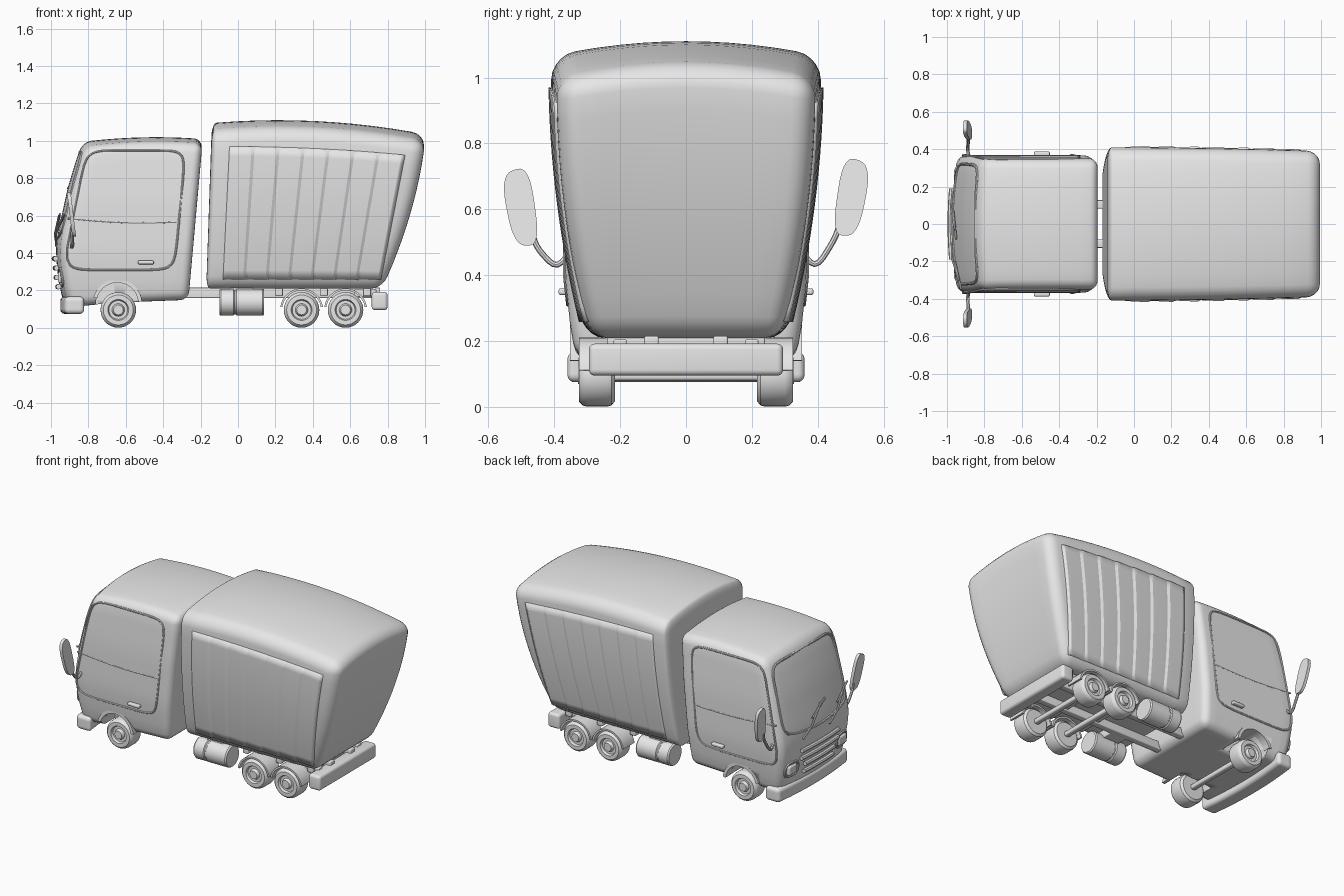
import bpy, bmesh, math
from mathutils import Vector

if "Cube" in bpy.data.objects:
    bpy.data.objects.remove(bpy.data.objects["Cube"])

grey = bpy.data.materials.new("light_grey")
grey.diffuse_color = (0.8, 0.8, 0.8, 1)
grey.use_nodes = True
grey.node_tree.nodes["Principled BSDF"].inputs["Base Color"].default_value = grey.diffuse_color


def finish(ob, angle=35):
    ob.data.materials.clear()
    ob.data.materials.append(grey)
    bpy.ops.object.select_all(action='DESELECT')
    ob.select_set(True)
    bpy.context.view_layer.objects.active = ob
    if ob.type == 'CURVE':
        bpy.ops.object.convert(target='MESH')
        ob = bpy.context.view_layer.objects.active
    bpy.ops.object.shade_smooth_by_angle(angle=math.radians(angle))
    return ob


def add(name, bm, angle=35):
    bmesh.ops.recalc_face_normals(bm, faces=bm.faces)
    me = bpy.data.meshes.new(name)
    bm.to_mesh(me)
    bm.free()
    ob = bpy.data.objects.new(name, me)
    bpy.context.collection.objects.link(ob)
    return finish(ob, angle)


def interp(pts, q):
    if q <= pts[0][0]:
        return pts[0][1]
    for (a, va), (b, vb) in zip(pts, pts[1:]):
        if q <= b:
            return va + (vb - va) * (q - a) / (b - a)
    return pts[-1][1]


def warped_box(name, dims, r, warp, cuts=8):
    """Rounded box, sliced, then reshaped by warp(s 0..1, v -1..1, t 0..1)."""
    bm = bmesh.new()
    bmesh.ops.create_cube(bm, size=1)
    for v in bm.verts:
        v.co = Vector(v.co[i] * dims[i] for i in range(3))
    bmesh.ops.bevel(bm, geom=bm.edges[:], offset=r, segments=5, profile=0.5, affect='EDGES')
    for ax in range(3):
        half = dims[ax] / 2 - r
        for k in range(1, cuts):
            co, no = Vector(), Vector()
            co[ax], no[ax] = half * (2 * k / cuts - 1), 1
            bmesh.ops.bisect_plane(bm, geom=bm.verts[:] + bm.edges[:] + bm.faces[:],
                                   plane_co=co, plane_no=no)
    for v in bm.verts:
        n = [v.co[i] / dims[i] for i in range(3)]
        v.co = warp(n[0] + 0.5, n[1] * 2, n[2] + 0.5)
    return add(name, bm, 40)


def box(name, lo, hi, r=0.01):
    lo, hi = Vector(lo), Vector(hi)
    d = hi - lo
    return warped_box(name, d, r, lambda s, v, t: (
        lo.x + s * d.x, lo.y + (v + 1) / 2 * d.y, lo.z + t * d.z), 1)


def soften(pts, closed=True, n=3, keep=0.22):
    """Cut the corners of an outline so that they become round."""
    pts = [Vector(p) for p in pts]
    for _ in range(n):
        out = []
        for i in range(len(pts) if closed else len(pts) - 1):
            a, b = pts[i], pts[(i + 1) % len(pts)]
            c = min(keep * (b - a).length, 0.05) / max((b - a).length, 1e-6)
            out += [a.lerp(b, c), b.lerp(a, c)]
        pts = out if closed else [pts[0]] + out[1:-1] + [pts[-1]]
    return pts


def tube(name, pts, r, closed=False):
    cu = bpy.data.curves.new(name, 'CURVE')
    cu.dimensions, cu.bevel_depth, cu.bevel_resolution = '3D', r, 2
    cu.use_fill_caps = True
    sp = cu.splines.new('POLY')
    sp.points.add(len(pts) - 1)
    for p, q in zip(sp.points, pts):
        p.co = (*q, 1)
    sp.use_cyclic_u = closed
    ob = bpy.data.objects.new(name, cu)
    bpy.context.collection.objects.link(ob)
    return finish(ob)


def lathe(name, prof, loc, axis, sign=1, n=32):
    """Turn (radius, offset) points about the x or y axis."""
    bm = bmesh.new()
    rings = []
    for r, o in prof:
        ring = []
        for k in range(n):
            a = 2 * math.pi * k / n
            c, s, o2 = r * math.cos(a), r * math.sin(a), o * sign
            p = (o2, c, s) if axis == 'x' else (c, o2, s)
            ring.append(bm.verts.new(Vector(p) + Vector(loc)))
        rings.append(ring)
    for a, b in zip(rings, rings[1:]):
        for k in range(n):
            bm.faces.new((a[k], a[(k + 1) % n], b[(k + 1) % n], b[k]))
    bmesh.ops.remove_doubles(bm, verts=bm.verts, dist=1e-5)
    bmesh.ops.holes_fill(bm, edges=bm.edges)
    return add(name, bm)


def arch(name, x, z, r0, r1, y0, y1, a0, a1, n=16):
    bm = bmesh.new()
    rings = []
    for k in range(n + 1):
        a = math.radians(a0 + (a1 - a0) * k / n)
        rings.append([bm.verts.new((x + r * math.cos(a), y, z + r * math.sin(a)))
                      for r, y in ((r0, y0), (r1, y0), (r1, y1), (r0, y1))])
    for a, b in zip(rings, rings[1:]):
        for k in range(4):
            bm.faces.new((a[k], a[(k + 1) % 4], b[(k + 1) % 4], b[k]))
    bm.faces.new(rings[0])
    bm.faces.new(rings[-1])
    return add(name, bm)


def thin_start(s, r, f):
    """Tighten the rounding at the start of the length."""
    return s * f if s < r else f * r + (s - r) * (1 - f * r) / (1 - r)


# Cargo body: flares upward, raked rear, crowned roof
def cargo_top(s, v):
    return 1.095 + 0.10 * s - 0.16 * s * s - 0.045 * v * v


def cargo_half(s, t):
    return (0.305 + 0.22 * t - 0.115 * t * t) * (1 - 0.05 * s * s)


def cargo_warp(s, v, t):
    s = thin_start(s, 0.06, 0.35)
    x0, x1 = -0.17 + 0.03 * t, 0.77 + 0.37 * t - 0.138 * t * t
    return (x0 + (x1 - x0) * s, v * cargo_half(s, t), 0.21 + (cargo_top(s, v) - 0.21) * t)


warped_box("cargo_body", (1.15, 0.8, 0.88), 0.07, cargo_warp, 10)

# Pleated side curtains
for side in (-1, 1):
    bm = bmesh.new()
    na, nb, grid = 56, 14, []
    for i in range(na + 1):
        row = []
        for j in range(nb + 1):
            a, b = i / na, j / nb
            x0, x1 = -0.08 + 0.035 * b, 0.76 + 0.13 * b
            x = x0 + (x1 - x0) * a
            z = 0.26 + (0.71 - 0.045 * a * a) * b
            s = min(1, (x + 0.155) / (0.94 + 0.2 * b))
            t = (z - 0.21) / (cargo_top(s, 1) - 0.21)
            y = cargo_half(s, t) - 0.008 + 0.008 * ((a * 7) % 1)
            row.append(bm.verts.new((x, side * y, z)))
        grid.append(row)
    for p, q in zip(grid, grid[1:]):
        for j in range(nb):
            bm.faces.new((p[j], q[j], q[j + 1], p[j + 1]))
    ob = add("side_curtain", bm, 25)
    m = ob.modifiers.new("thickness", 'SOLIDIFY')
    m.thickness, m.offset = 0.02, 0

# Cab shell
FRONT = [(0.12, -0.93), (0.25, -0.96), (0.4, -0.975), (0.5, -0.965), (0.75, -0.91), (0.9, -0.865), (1.0, -0.83)]
HALF = [(0.12, 0.33), (0.25, 0.352), (0.4, 0.368), (0.7, 0.366), (1.0, 0.345)]


def cab_warp(s, v, t):
    top = 0.995 + 0.08 * s - 0.065 * s * s - 0.03 * v * v
    low = interp([(0, 0.11), (0.4, 0.135), (1, 0.15)], s)
    z = low + (top - low) * t
    x0 = interp(FRONT, z) + 0.03 * v * v
    x1 = -0.265 + 0.075 * t
    return (x0 + (x1 - x0) * s, v * interp(HALF, z), z)


def on_side(x, z, side, out=0.0):
    return (x, side * (interp(HALF, z) + out), z)


def on_front(y, z, out=0.0):
    return (interp(FRONT, z) + 0.03 * (y / 0.36) ** 2 - out, y, z)


cab = warped_box("cab", (0.72, 0.72, 0.88), 0.05, cab_warp, 12)

# Wheel profile, arches and front wheels
WHEEL = [(0, -0.055), (0.078, -0.055), (0.092, -0.043), (0.095, -0.03), (0.095, 0.03), (0.092, 0.043),
         (0.08, 0.055), (0.056, 0.055), (0.05, 0.04), (0.034, 0.04), (0.026, 0.058), (0, 0.058)]
for side in (-1, 1):
    cutter = lathe("arch_cutter", [(0, -0.1), (0.115, -0.1), (0.115, 0.15), (0, 0.15)],
                   (-0.645, side * 0.29, 0.13), 'y', side)
    cutter.hide_render = True
    cutter.hide_viewport = True
    m = cab.modifiers.new("arch", 'BOOLEAN')
    m.object, m.operation, m.solver = cutter, 'DIFFERENCE', 'EXACT'
    arch("front_arch_lip", -0.645, 0.13, 0.112, 0.132, *sorted((side * 0.3, side * 0.352)), 5, 165)
    for x in (-0.64, 0.34, 0.575):
        lathe("wheel", WHEEL, (x, side * 0.27, 0.096), 'y', side)
    # Rear mudguards and their mounts
    for x in (0.34, 0.575):
        arch("rear_mudguard", x, 0.096, 0.104, 0.115, *sorted((side * 0.21, side * 0.325)), 8, 172)
    # Tank with a waist groove
    lathe("side_tank", [(0, -0.12), (0.066, -0.12), (0.072, -0.112), (0.072, -0.045), (0.066, -0.04), (0.066, -0.032),
                        (0.072, -0.027), (0.072, 0.112), (0.066, 0.12), (0, 0.12)], (0.02, side * 0.255, 0.137), 'x')
    box("tank_bracket", (-0.04, side * 0.19 - 0.08, 0.16), (0.08, side * 0.19 + 0.08, 0.215), 0.006)
    # Chassis rails
    box("chassis_rail", (-0.3, side * 0.105 - 0.022, 0.16), (0.76, side * 0.105 + 0.022, 0.215), 0.006)
    box("bumper_bracket", (0.62, side * 0.2 - 0.02, 0.165), (0.74, side * 0.2 + 0.02, 0.205), 0.006)

    # Door window surround, waist line and handle
    outline = soften([(-0.925, 0.38), (-0.88, 0.31), (-0.34, 0.31), (-0.28, 0.95), (-0.81, 0.95)])
    tube("door_surround", [on_side(x, z, side) for x, z in outline], 0.006, True)
    waist = [(-0.91 + 0.58 * k / 10, 0.585 - 0.02 * k / 10 - 0.012 * math.sin(math.pi * k / 10)) for k in range(11)]
    tube("door_waist_line", [on_side(x, z, side, -0.003) for x, z in waist], 0.005)
    box("door_handle", (-0.535, side * 0.373 - 0.014, 0.34), (-0.45, side * 0.373 + 0.014, 0.36), 0.007)

    # Wing mirror and arm
    drop = 0.0 if side > 0 else 0.03
    corners = [(0.477, 0.765), (0.565, 0.735), (0.523, 0.52), (0.442, 0.52)]
    bm = bmesh.new()
    face = bm.faces.new([bm.verts.new((-0.915 + (0.76 - z) * 0.12, side * y, z - drop))
                         for y, z in soften(corners)])
    ext = bmesh.ops.extrude_face_region(bm, geom=[face])
    for v in ext['geom']:
        if isinstance(v, bmesh.types.BMVert):
            v.co.x += 0.02
    add("mirror", bm)
    arm = [(-0.88, side * 0.35, 0.47), (-0.89, side * 0.395, 0.42), (-0.885, side * 0.455, 0.515 - drop),
           (-0.888, side * 0.47, 0.57 - drop)]
    tube("mirror_arm", soften(arm, False, 2), 0.009)

    # Headlight with rim
    lamp = soften([(side * 0.2, 0.225), (side * 0.315, 0.225), (side * 0.315, 0.315), (side * 0.2, 0.315)])
    tube("headlight_rim", [on_front(y, z) for y, z in lamp], 0.008, True)
    box("headlight", (-0.962, side * 0.257 - 0.042, 0.24), (-0.91, side * 0.257 + 0.042, 0.3), 0.012)

# Windscreen surround and wipers
screen = soften([(-0.325, 0.5), (0, 0.47), (0.325, 0.5), (0.315, 0.94), (-0.315, 0.94)])
tube("windscreen_surround", [on_front(y, z) for y, z in screen], 0.008, True)
for y in (0.17, -0.1):
    tube("wiper", [on_front(y, 0.44, 0.005), on_front(y - 0.08, 0.5, 0.016), on_front(y - 0.2, 0.6, 0.014)], 0.006)
    tube("wiper_blade", [on_front(y - 0.1, 0.54, 0.012), on_front(y - 0.25, 0.61, 0.012)], 0.006)

# Grille bars
for k, z in enumerate((0.22, 0.27, 0.32, 0.37)):
    w = 0.15 if k < 2 else 0.19
    tube("grille_bar", [on_front(w * (i / 4 - 1), z, 0.011) for i in range(9)], 0.014)

# Bumpers
warped_box("front_bumper", (0.1, 0.72, 0.09), 0.022,
           lambda s, v, t: (-0.95 + 0.105 * s + 0.025 * v * v, 0.36 * v, 0.075 + 0.092 * t))
box("rear_bumper", (0.715, -0.295, 0.095), (0.8, 0.295, 0.192), 0.018)

# Axles and cross members
for x in (-0.64, 0.34, 0.575):
    box("axle", (x - 0.018, -0.23, 0.08), (x + 0.018, 0.23, 0.112), 0.01)
for x in (0.22, 0.46, 0.69):
    box("cross_member", (x - 0.02, -0.24, 0.17), (x + 0.02, 0.24, 0.212), 0.006)
